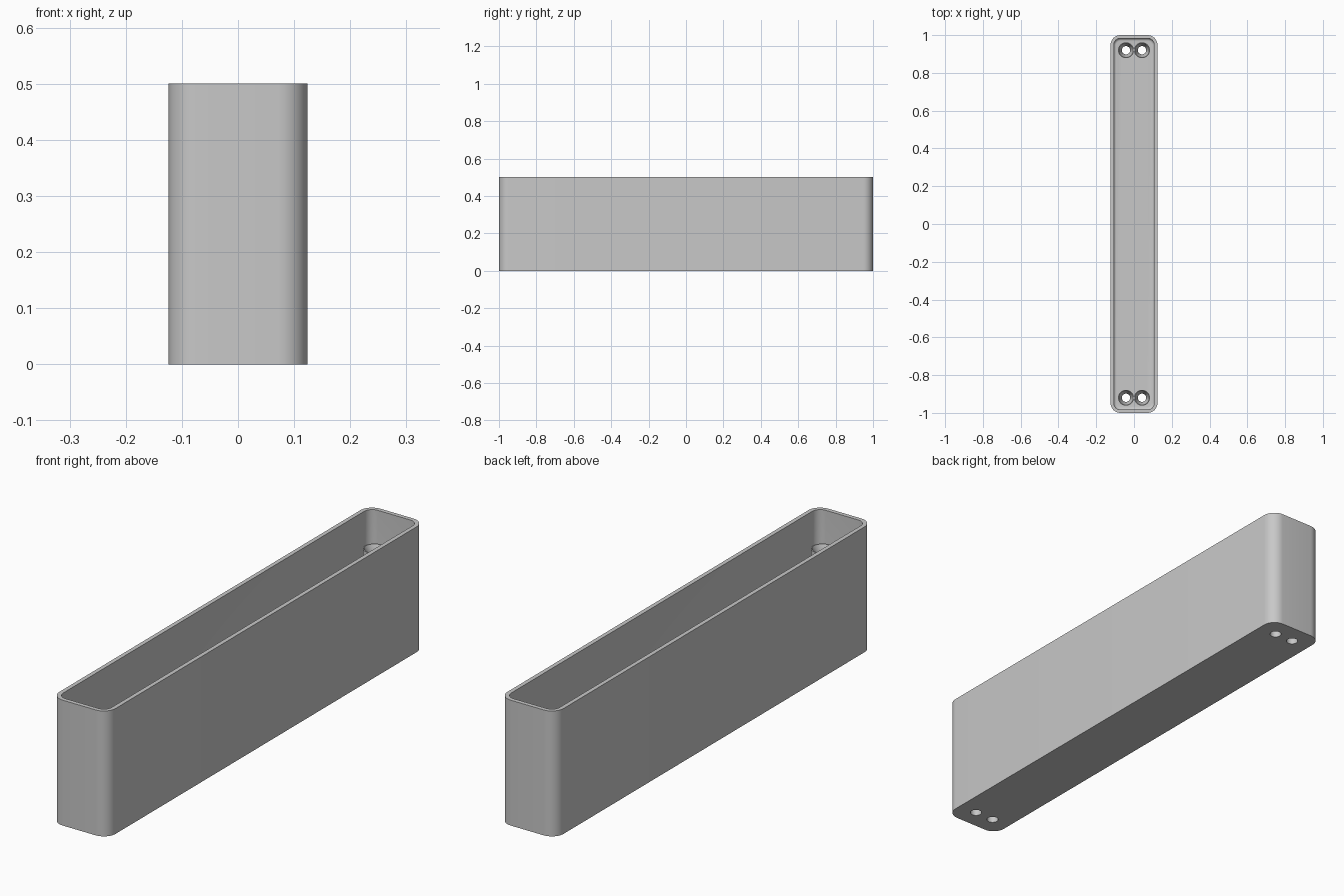
import bpy, bmesh
from math import sin, cos, pi

if "Cube" in bpy.data.objects:
    bpy.data.objects.remove(bpy.data.objects["Cube"], do_unlink=True)

HALF_X, HALF_Y, HEIGHT, CORNER = 0.124, 1.0, 0.5, 0.052
WALL, FLOOR, FILLET = 0.017, 0.02, 0.014
POST_X, POST_Y, POST_R, POST_TOP, HOLE_R = 0.0425, 0.92, 0.042, 0.38, 0.022

gray = bpy.data.materials.new("plain gray")
gray.use_nodes = True
gray.diffuse_color = (0.58, 0.58, 0.58, 1)
gray.node_tree.nodes["Principled BSDF"].inputs["Base Color"].default_value = gray.diffuse_color


def outline(inset, z, steps=10):
    """Rounded rectangle, counter-clockwise, drawn inward by inset."""
    r = CORNER - inset
    points = []
    for k, (sx, sy) in enumerate([(1, 1), (-1, 1), (-1, -1), (1, -1)]):
        for i in range(steps + 1):
            a = (k + i / steps) * pi / 2
            points.append((sx * (HALF_X - CORNER) + r * cos(a),
                           sy * (HALF_Y - CORNER) + r * sin(a), z))
    return points


def circle(x, y, r, z, sides=40):
    return [(x + r * cos(2 * pi * i / sides), y + r * sin(2 * pi * i / sides), z)
            for i in range(sides)]


def loft(bm, loops, capped=True):
    """Skin successive loops; cap both ends or close into a ring."""
    rings = [[bm.verts.new(p) for p in loop] for loop in loops]
    pairs = list(zip(rings, rings[1:]))
    if capped:
        bm.faces.new(rings[0][::-1])
        bm.faces.new(rings[-1])
    else:
        pairs.append((rings[-1], rings[0]))
    for a, b in pairs:
        for i in range(len(a)):
            j = (i + 1) % len(a)
            bm.faces.new((a[i], a[j], b[j], b[i]))


def finish(bm, name):
    bmesh.ops.recalc_face_normals(bm, faces=bm.faces[:])
    mesh = bpy.data.meshes.new(name)
    bm.to_mesh(mesh)
    bm.free()
    mesh.materials.append(gray)
    obj = bpy.data.objects.new(name, mesh)
    bpy.context.collection.objects.link(obj)
    return obj


def select(obj):
    bpy.ops.object.select_all(action='DESELECT')
    obj.select_set(True)
    bpy.context.view_layer.objects.active = obj


posts = [(sx * POST_X, sy * POST_Y) for sx in (-1, 1) for sy in (-1, 1)]

# Open tray: outer wall, rim, inner wall, floor fillet
bm = bmesh.new()
loops = [outline(0, 0), outline(0, HEIGHT), outline(WALL, HEIGHT)]
for i in range(6):
    a = i / 5 * pi / 2
    loops.append(outline(WALL + FILLET * (1 - cos(a)), FLOOR + FILLET * (1 - sin(a))))
loft(bm, loops)
tray = finish(bm, "tray")

# Screw holes through the floor
bm = bmesh.new()
for x, y in posts:
    loft(bm, [circle(x, y, HOLE_R, -0.05), circle(x, y, HOLE_R, 0.1)])
cutter = finish(bm, "hole_cutter")
cutter.hide_render = True
cut = tray.modifiers.new("holes", 'BOOLEAN')
cut.operation, cut.solver, cut.object = 'DIFFERENCE', 'EXACT', cutter
select(tray)
bpy.ops.object.modifier_apply(modifier=cut.name)
bpy.data.objects.remove(cutter, do_unlink=True)

# Hollow screw posts with countersunk tops
bm = bmesh.new()
for x, y in posts:
    loft(bm, [circle(x, y, r, z) for r, z in (
        (POST_R, FLOOR), (POST_R, POST_TOP), (POST_R - 0.004, POST_TOP),
        (HOLE_R, POST_TOP - 0.04), (HOLE_R, FLOOR))], capped=False)
screw_posts = finish(bm, "screw_posts")

for obj in (tray, screw_posts):
    select(obj)
    bpy.ops.object.shade_smooth_by_angle(angle=pi / 6)
